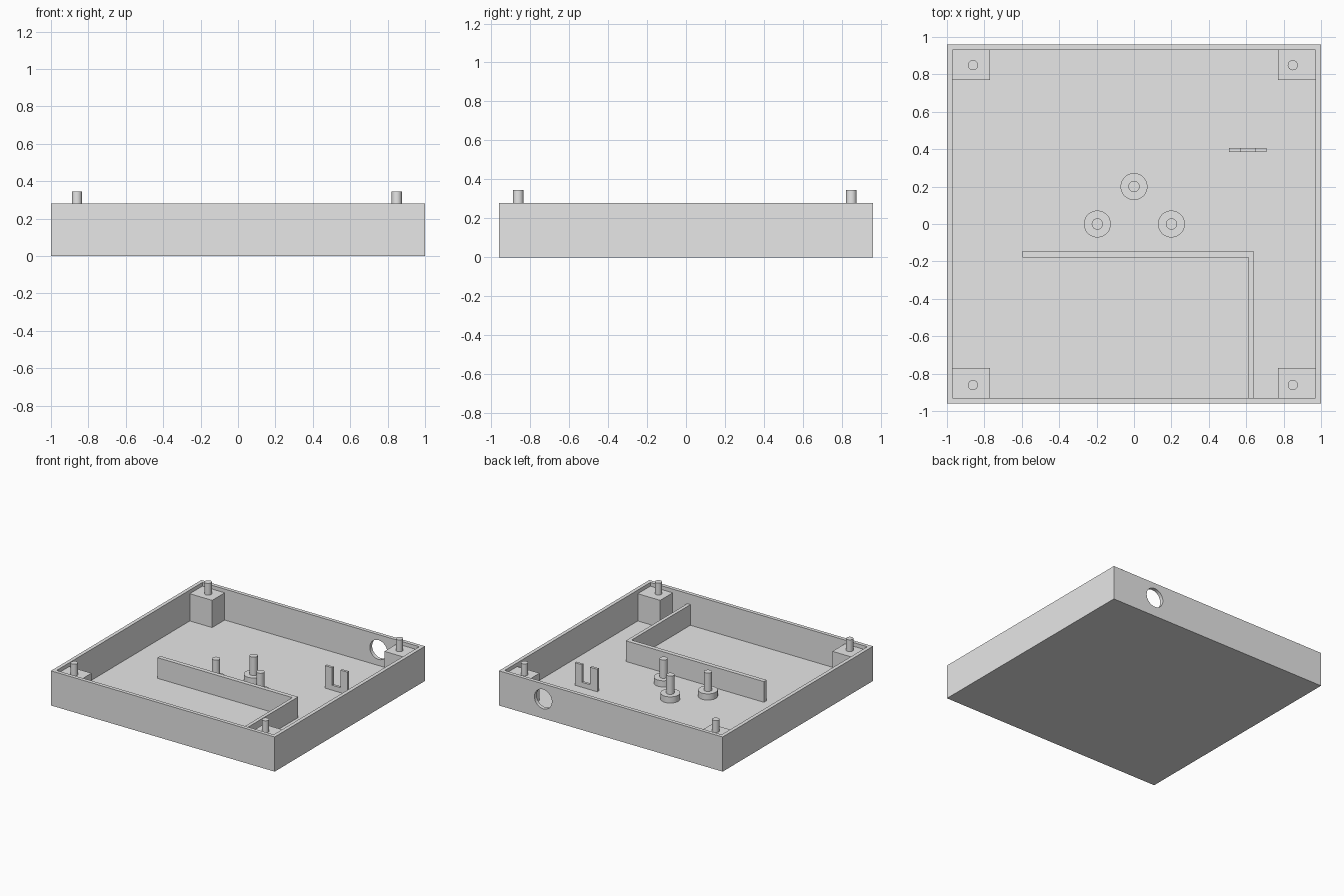
import bpy
import bmesh
from math import radians
from mathutils import Matrix, Vector

if "Cube" in bpy.data.objects:
    bpy.data.objects.remove(bpy.data.objects["Cube"])

# Overall dimensions
HALF_X, HALF_Y, RIM = 1.0, 0.96, 0.28
WALL, FLOOR = 0.03, 0.03
IN_X, IN_Y = HALF_X - WALL, HALF_Y - WALL

grey = bpy.data.materials.new("light grey plastic")
grey.use_nodes = True
grey.diffuse_color = (0.8, 0.8, 0.8, 1)
grey.node_tree.nodes["Principled BSDF"].inputs["Base Color"].default_value = (0.8, 0.8, 0.8, 1)


def finish(name, bm):
    bmesh.ops.recalc_face_normals(bm, faces=bm.faces)
    mesh = bpy.data.meshes.new(name)
    bm.to_mesh(mesh)
    bm.free()
    mesh.materials.append(grey)
    obj = bpy.data.objects.new(name, mesh)
    bpy.context.collection.objects.link(obj)
    return obj


def activate(obj):
    bpy.ops.object.select_all(action="DESELECT")
    obj.select_set(True)
    bpy.context.view_layer.objects.active = obj


def smooth(obj):
    activate(obj)
    bpy.ops.object.shade_smooth_by_angle(angle=radians(30))


def box_bmesh(low, high):
    bm = bmesh.new()
    low, high = Vector(low), Vector(high)
    bmesh.ops.create_cube(bm, size=1, matrix=Matrix.Translation((low + high) / 2)
                          @ Matrix.Diagonal((high - low).to_4d()))
    return bm


def box(name, low, high):
    return finish(name, box_bmesh(low, high))


def prism(name, outline, to_3d, extrude):
    """Extrude a flat outline into a solid."""
    bm = bmesh.new()
    face = bm.faces.new([bm.verts.new(to_3d(a, b)) for a, b in outline])
    new = bmesh.ops.extrude_face_region(bm, geom=[face], use_keep_orig=True)["geom"]
    bmesh.ops.translate(bm, vec=extrude, verts=[v for v in new if isinstance(v, bmesh.types.BMVert)])
    return finish(name, bm)


def cylinder(name, x, y, z0, z1, radius):
    bm = bmesh.new()
    bmesh.ops.create_cone(bm, cap_ends=True, segments=40, radius1=radius, radius2=radius,
                          depth=z1 - z0, matrix=Matrix.Translation((x, y, (z0 + z1) / 2)))
    obj = finish(name, bm)
    smooth(obj)
    return obj


# Open tray: a block with its top inset and pushed down to the floor
bm = box_bmesh((-HALF_X, -HALF_Y, 0), (HALF_X, HALF_Y, RIM))
top = max(bm.faces, key=lambda f: f.calc_center_median().z)
bmesh.ops.inset_region(bm, faces=[top], thickness=WALL, use_even_offset=True)
well = bmesh.ops.extrude_face_region(bm, geom=[top])["geom"]
bmesh.ops.translate(bm, vec=(0, 0, FLOOR - RIM),
                    verts=[v for v in well if isinstance(v, bmesh.types.BMVert)])
if top.is_valid:
    bmesh.ops.delete(bm, geom=[top], context="FACES_ONLY")
tray = finish("tray", bm)

# Round cable hole through the back wall
bm = bmesh.new()
bmesh.ops.create_cone(bm, cap_ends=True, segments=48, radius1=0.078, radius2=0.078, depth=0.2,
                      matrix=Matrix.Translation((0.605, HALF_Y - WALL / 2, 0.157))
                      @ Matrix.Rotation(radians(90), 4, "X"))
cutter = finish("hole_cutter", bm)
cutter.hide_render = True
cut = tray.modifiers.new("cable hole", "BOOLEAN")
cut.operation, cut.solver, cut.object = "DIFFERENCE", "EXACT", cutter
activate(tray)
bpy.ops.object.modifier_apply(modifier=cut.name)
bpy.data.objects.remove(cutter)
smooth(tray)

# Corner blocks with locating pins
BLOCK_TOP, BLOCK_IN = 0.25, 0.77
for sx, side in ((1, "left"), (-1, "right")):
    for sy, end in ((1, "back"), (-1, "front")):
        xs = sorted((sx * BLOCK_IN, sx * IN_X))
        ys = sorted((sy * BLOCK_IN, sy * IN_Y))
        box(f"corner_block_{end}_{side}", (xs[0], ys[0], FLOOR), (xs[1], ys[1], BLOCK_TOP))
        cylinder(f"corner_pin_{end}_{side}", sx * 0.855 - 0.006, sy * 0.855 - 0.006,
                 BLOCK_TOP, 0.345, 0.027)

# Three mounting bosses with pins
for place, x, y in (("back", 0, 0.2), ("left", 0.2, 0), ("right", -0.196, 0)):
    cylinder(f"boss_{place}", x, y, FLOOR, 0.08, 0.072)
    cylinder(f"boss_pin_{place}", x, y, 0.08, 0.228, 0.03)

# L-shaped divider joining the front wall
divider = [(-0.595, -0.145), (0.64, -0.145), (0.64, -IN_Y),
           (0.612, -IN_Y), (0.612, -0.18), (-0.595, -0.18)]
prism("divider_wall", divider, lambda a, b: (a, b, FLOOR), (0, 0, 0.167))

# Notched upright clip
half = [(0.1, FLOOR), (0.1, 0.212), (0.037, 0.212), (0.037, 0.07)]
outline = half + [(-a, b) for a, b in reversed(half)]
prism("notched_clip", outline, lambda a, b: (0.609 + a, 0.385, b), (0, 0.021, 0))
